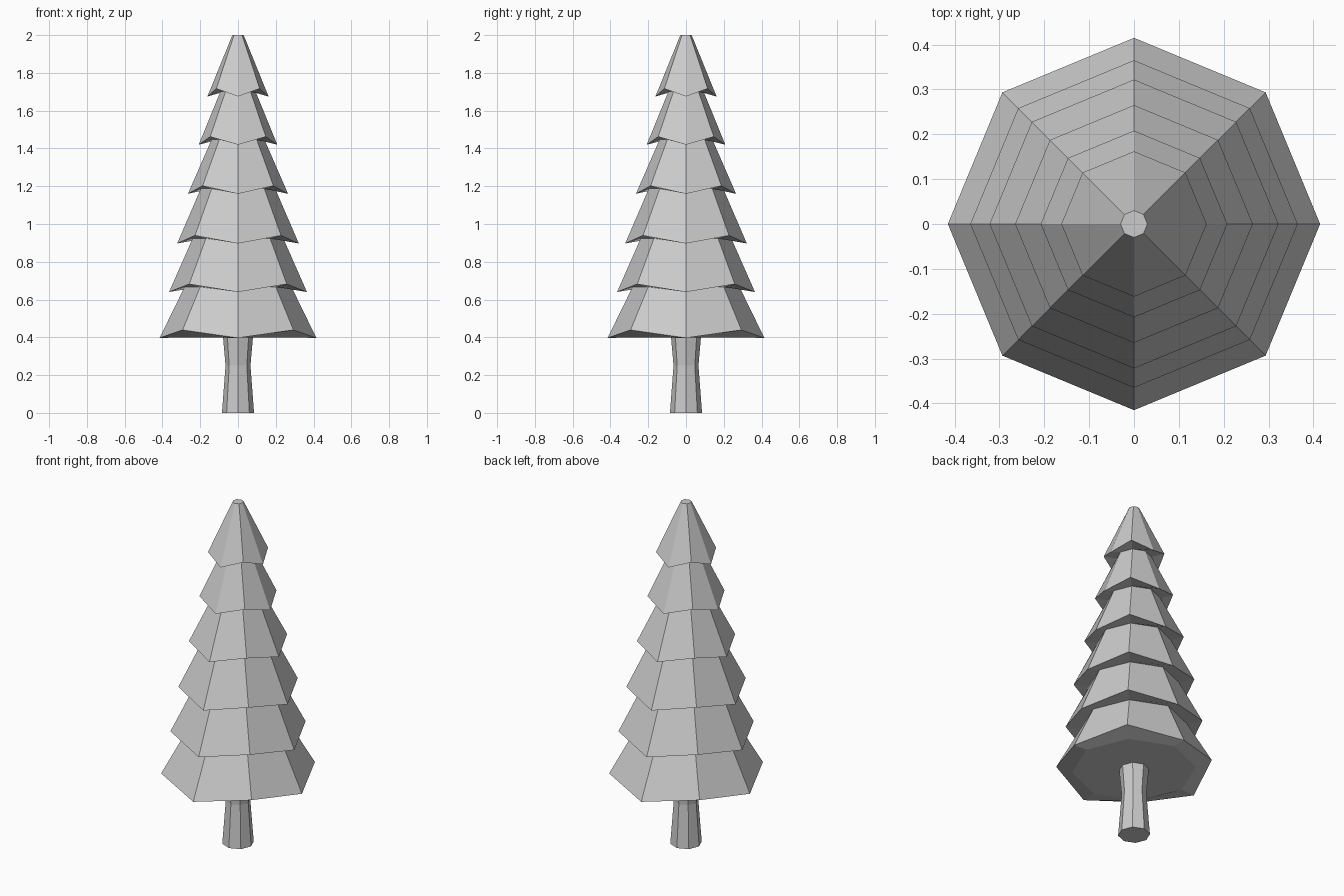
import bpy, bmesh, math

if "Cube" in bpy.data.objects:
    bpy.data.objects.remove(bpy.data.objects["Cube"])

SIDES = 8


def revolve(name, rings):
    """Eight-sided solid from (radius, z, corner_lift) rings, listed bottom to top."""
    bm = bmesh.new()
    loops = []
    for r, z, lift in rings:
        loops.append([bm.verts.new((r * math.cos(math.tau * i / SIDES),
                                    r * math.sin(math.tau * i / SIDES),
                                    z + lift * (i % 2))) for i in range(SIDES)])
    for lo, hi in zip(loops, loops[1:]):
        for i in range(SIDES):
            j = (i + 1) % SIDES
            bm.faces.new((lo[i], lo[j], hi[j], hi[i]))
    bm.faces.new(loops[0][::-1])
    bm.faces.new(loops[-1])
    bmesh.ops.recalc_face_normals(bm, faces=bm.faces)
    mesh = bpy.data.meshes.new(name)
    bm.to_mesh(mesh)
    bm.free()
    obj = bpy.data.objects.new(name, mesh)
    bpy.context.collection.objects.link(obj)
    return obj


# Trunk, waisted in the middle
revolve("trunk", [(0.085, 0, 0), (0.066, 0.25, 0), (0.08, 0.41, 0)])

# Foliage tiers: rim radius, rim height, neck radius where the tier above starts
tiers = [(0.415, 0.397, 0.283), (0.365, 0.64, 0.24), (0.322, 0.897, 0.197),
         (0.265, 1.16, 0.14), (0.208, 1.42, 0.093), (0.162, 1.675, 0.03)]
rings = [(0.33, 0.40, 0)]
for k, (rim, z, neck) in enumerate(tiers):
    rings.append((rim, z, 0.042))           # drooping rim, alternate corners lifted
    top = tiers[k + 1][1] + 0.027 if k + 1 < len(tiers) else 2.0
    rings.append((neck, top, 0))            # neck tucked under next tier
revolve("foliage", rings)
